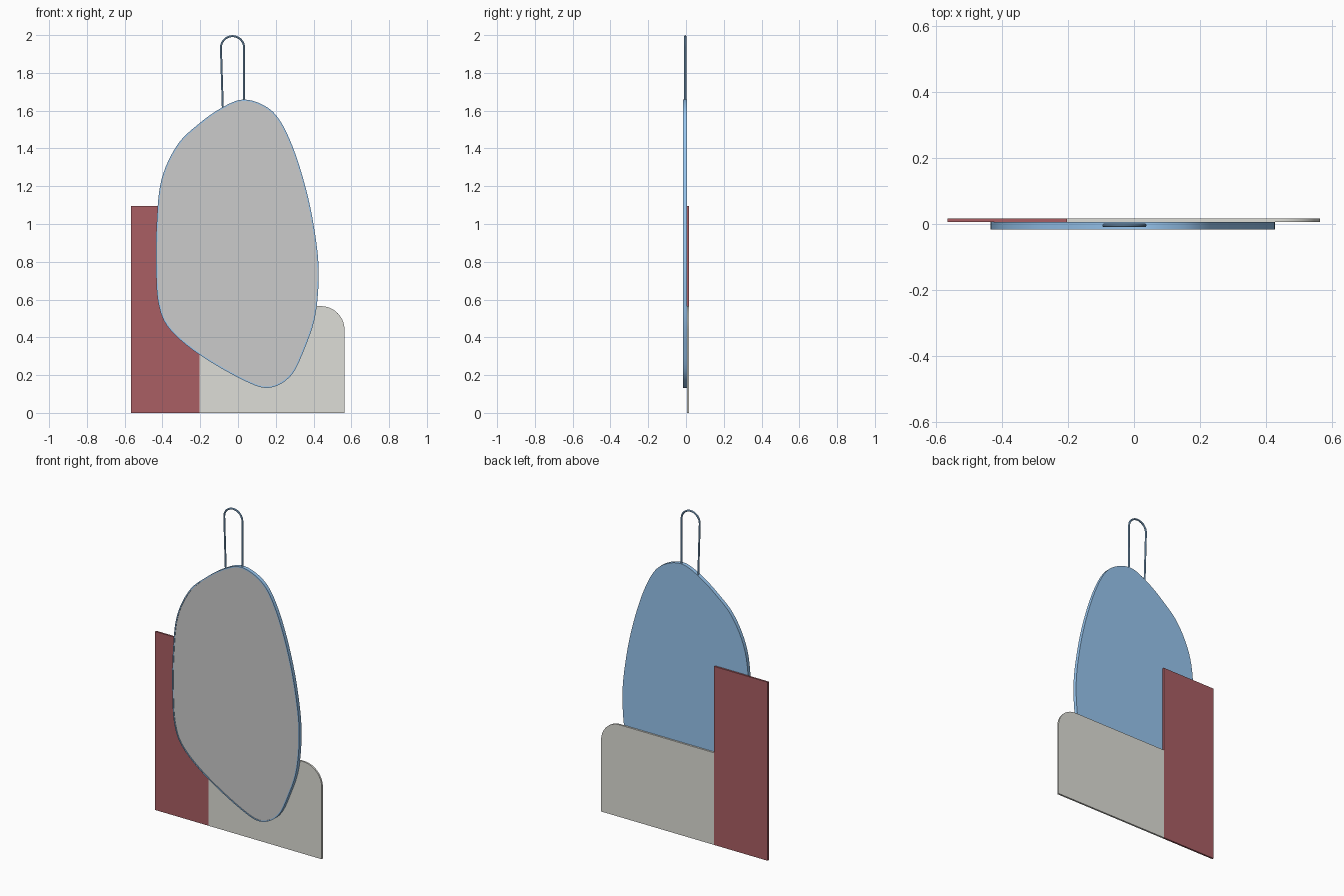
import bpy, bmesh, math
from mathutils import Vector

if "Cube" in bpy.data.objects:
    bpy.data.objects.remove(bpy.data.objects["Cube"])

FRONT, JOINT, BACK = -0.017, 0.006, 0.017


def material(name, rgb):
    mat = bpy.data.materials.new(name)
    mat.use_nodes = True
    mat.diffuse_color = (*rgb, 1)
    mat.node_tree.nodes["Principled BSDF"].inputs["Base Color"].default_value = (*rgb, 1)
    return mat


blue = material("blue_metal", (0.31, 0.56, 0.86))
red = material("dark_red", (0.40, 0.112, 0.127))
stone = material("warm_grey", (0.73, 0.73, 0.68))


def smooth(obj):
    bpy.ops.object.select_all(action="DESELECT")
    obj.select_set(True)
    bpy.context.view_layer.objects.active = obj
    bpy.ops.object.shade_smooth_by_angle(angle=math.radians(35))


def slab(name, outline, y0, y1, mat=None, rim=0, recess=0):
    """Extrude an x-z outline from y0 to y1, optionally with a raised front rim."""
    bm = bmesh.new()
    front = bm.faces.new([bm.verts.new((p[0], y0, p[1])) for p in outline])
    back = bmesh.ops.extrude_face_region(bm, geom=[front], use_keep_orig=True)["geom"]
    for v in back:
        if isinstance(v, bmesh.types.BMVert):
            v.co.y = y1
    bmesh.ops.recalc_face_normals(bm, faces=bm.faces)
    if rim:
        bmesh.ops.inset_region(bm, faces=[front], thickness=rim)
        inner = bmesh.ops.extrude_face_region(bm, geom=[front])["geom"]
        for v in inner:
            if isinstance(v, bmesh.types.BMVert):
                v.co.y += recess
        if front.is_valid:
            bmesh.ops.delete(bm, geom=[front], context="FACES_ONLY")
    mesh = bpy.data.meshes.new(name)
    bm.to_mesh(mesh)
    bm.free()
    obj = bpy.data.objects.new(name, mesh)
    bpy.context.collection.objects.link(obj)
    if mat:
        mesh.materials.append(mat)
    smooth(obj)
    return obj


def closed_spline(points, steps=6):
    pts = [Vector(p) for p in points]
    n, out = len(pts), []
    for i in range(n):
        a, b, c, d = (pts[(i + k) % n] for k in (-1, 0, 1, 2))
        for s in range(steps):
            t = s / steps
            out.append(0.5 * (2 * b + (c - a) * t + (2 * a - 5 * b + 4 * c - d) * t**2
                              + (3 * b - a - 3 * c + d) * t**3))
    return out


def shrink(outline, dist):
    """Offset a clockwise outline inwards."""
    n, out = len(outline), []
    for i, p in enumerate(outline):
        along = (outline[(i + 1) % n] - outline[i - 1]).normalized()
        out.append(p + dist * Vector((along.y, -along.x)))
    return out


def arc(cx, cz, r, start, end, steps):
    angles = [math.radians(start + (end - start) * i / steps) for i in range(steps + 1)]
    return [(cx + r * math.cos(a), cz + r * math.sin(a)) for a in angles]


# Pebble-shaped mirror: metal tray with a thin rim, and the glass inside it
pebble = closed_spline([
    (0.02, 1.658), (0.125, 1.634), (0.21, 1.565), (0.285, 1.42), (0.352, 1.215),
    (0.40, 0.997), (0.427, 0.76), (0.41, 0.52), (0.352, 0.34), (0.28, 0.197),
    (0.167, 0.133), (0.035, 0.17), (-0.204, 0.308), (-0.363, 0.445), (-0.42, 0.573),
    (-0.434, 0.76), (-0.431, 0.997), (-0.405, 1.236), (-0.32, 1.42),
    (-0.204, 1.533), (-0.087, 1.615)])
slab("mirror_frame", pebble, FRONT, JOINT, blue, rim=0.007, recess=0.006)
slab("mirror_glass", shrink(pebble, 0.007), FRONT + 0.003, FRONT + 0.008)

# Back panels: tall one on the right, low one with a rounded corner on the left
left, seam, right = -0.566, -0.203, 0.564
slab("tall_panel", [(left, 0), (seam, 0), (seam, 1.095), (left, 1.095)], JOINT, BACK, red)
r = 0.125
slab("low_panel", [(seam, 0), (right, 0)] + arc(right - r, 0.565 - r, r, 0, 90, 14)
     + [(seam, 0.565)], JOINT, BACK, stone)

# Hanging loop of bent wire
wire = 0.0055
path = [(-0.08, 1.60)] + arc(-0.029, 1.933, 0.0615, 180, 0, 18) + [(0.032, 1.64)]
curve = bpy.data.curves.new("hanging_loop", "CURVE")
curve.dimensions = "3D"
curve.bevel_depth = wire
curve.bevel_resolution = 3
curve.use_fill_caps = True
spline = curve.splines.new("POLY")
spline.points.add(len(path) - 1)
for point, (x, z) in zip(spline.points, path):
    point.co = (x, -0.004, z, 1)
curve.materials.append(blue)
loop = bpy.data.objects.new("hanging_loop", curve)
bpy.context.collection.objects.link(loop)
bpy.ops.object.select_all(action="DESELECT")
loop.select_set(True)
bpy.context.view_layer.objects.active = loop
bpy.ops.object.convert(target="MESH")
smooth(bpy.context.view_layer.objects.active)
